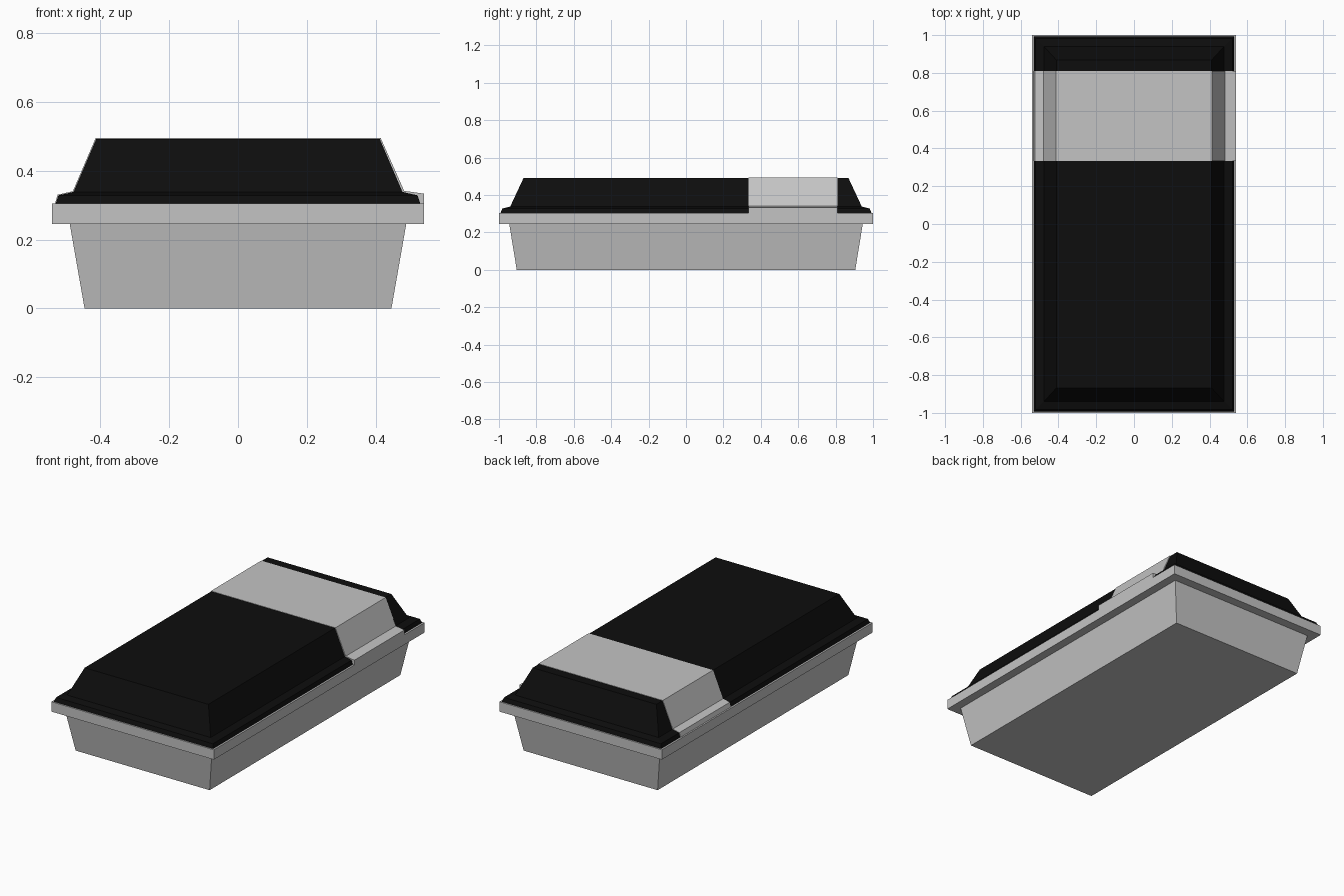
import bpy
import bmesh

cube = bpy.data.objects.get("Cube")
if cube:
    bpy.data.objects.remove(cube, do_unlink=True)


def material(name, value):
    mat = bpy.data.materials.new(name)
    mat.use_nodes = True
    color = (value, value, value, 1)
    mat.diffuse_color = color
    bsdf = next(n for n in mat.node_tree.nodes if n.type == 'BSDF_PRINCIPLED')
    bsdf.inputs["Base Color"].default_value = color
    return mat


def loft(name, rings, mat):
    """Join a stack of closed point rings and cap both ends."""
    bm = bmesh.new()
    loops = [[bm.verts.new(p) for p in ring] for ring in rings]
    count = len(loops[0])
    for low, high in zip(loops, loops[1:]):
        for i in range(count):
            j = (i + 1) % count
            bm.faces.new((low[i], low[j], high[j], high[i]))
    bm.faces.new(loops[0])
    bm.faces.new(loops[-1])
    bmesh.ops.recalc_face_normals(bm, faces=bm.faces)
    mesh = bpy.data.meshes.new(name)
    bm.to_mesh(mesh)
    bm.free()
    mesh.materials.append(mat)
    obj = bpy.data.objects.new(name, mesh)
    bpy.context.collection.objects.link(obj)
    return obj


def rect(x, y, z):
    """Rectangle ring from half sizes at a height."""
    return [(-x, -y, z), (x, -y, z), (x, y, z), (-x, y, z)]


grey = material("light grey", 0.55)
black = material("black", 0.004)

# Tapered lower tray and its overhanging rim
loft("lower_tray", [rect(0.445, 0.905, 0), rect(0.488, 0.945, 0.245)], grey)
loft("tray_rim", [rect(0.54, 1.0, 0.245), rect(0.54, 1.0, 0.304)], grey)

# Stepped black lid
loft("lid", [rect(0.529, 0.992, 0.304), rect(0.521, 0.982, 0.328),
             rect(0.477, 0.94, 0.338), rect(0.411, 0.868, 0.492)], black)

# Grey band over the lid, with a wider flange on the +x side
profile = [(-0.531, 0.304), (-0.523, 0.33), (-0.479, 0.34), (-0.413, 0.494),
           (0.414, 0.494), (0.482, 0.341), (0.54, 0.333), (0.54, 0.304)]
loft("lid_band", [[(x, y, z) for x, z in profile] for y in (0.333, 0.81)], grey)
